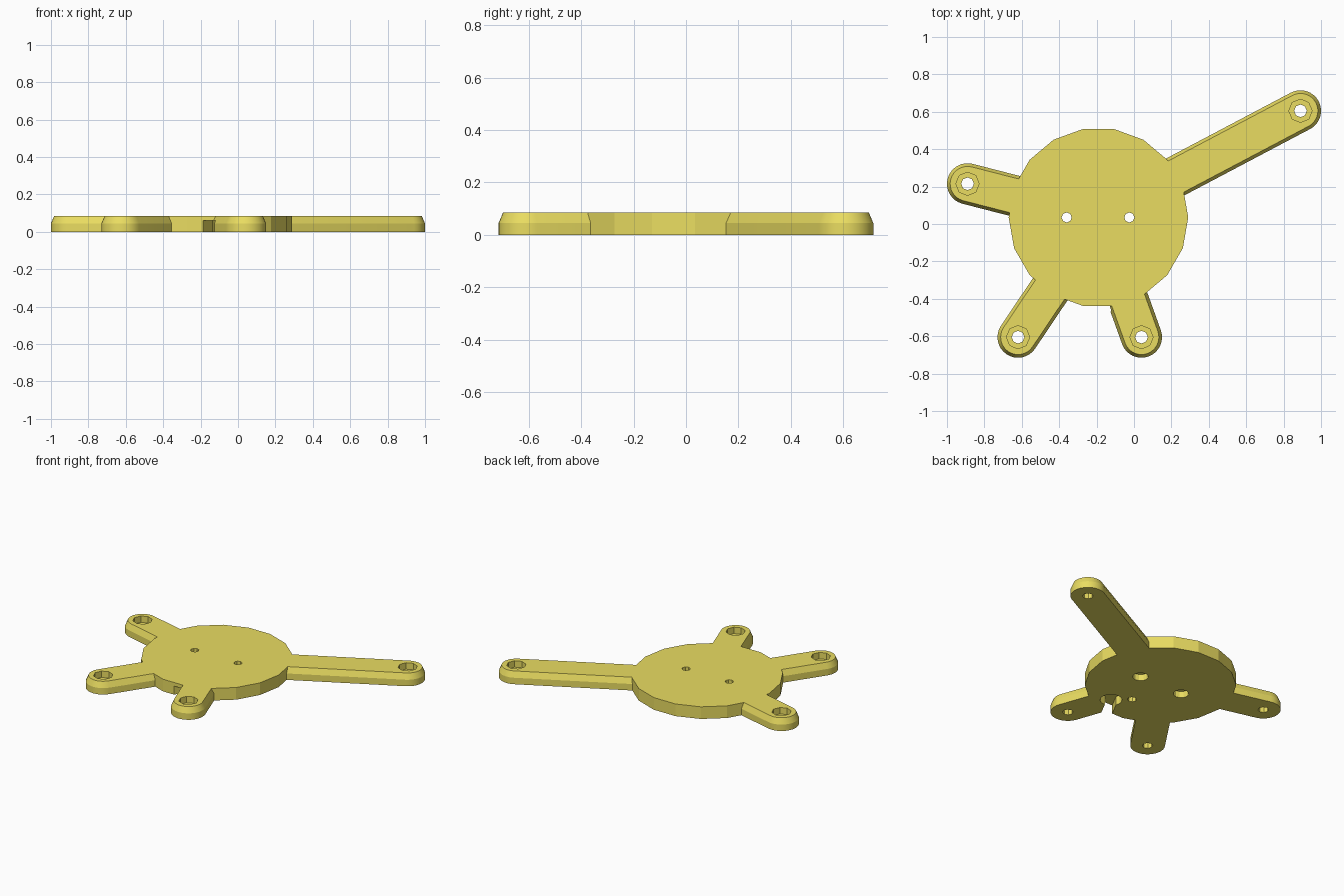
import bpy, bmesh, math

if "Cube" in bpy.data.objects:
    bpy.data.objects.remove(bpy.data.objects["Cube"])

CENTRE = (-0.19, 0.035)
ENDS = [(0.89, 0.605), (-0.89, 0.215), (-0.62, -0.605), (0.04, -0.605)]
H = 0.085

mat = bpy.data.materials.new("yellow_plastic")
mat.diffuse_color = (0.82, 0.72, 0.12, 1)
mat.use_nodes = True
mat.node_tree.nodes["Principled BSDF"].inputs["Base Color"].default_value = mat.diffuse_color


def circle(c, r, n, a0=0.0):
    return [(c[0] + r * math.cos(a0 + 2 * math.pi * i / n),
             c[1] + r * math.sin(a0 + 2 * math.pi * i / n)) for i in range(n)]


def capsule(a, b, r, n=16):
    """Outline of a round-ended bar from a to b."""
    d = math.atan2(b[1] - a[1], b[0] - a[0])
    pts = []
    for c, start in ((b, d - math.pi / 2), (a, d + math.pi / 2)):
        for i in range(n + 1):
            t = start + math.pi * i / n
            pts.append((c[0] + r * math.cos(t), c[1] + r * math.sin(t)))
    return pts


def loft(name, layers):
    """Solid through a stack of (outline, z) layers."""
    bm = bmesh.new()
    rings = [[bm.verts.new((x, y, z)) for x, y in pts] for pts, z in layers]
    n = len(rings[0])
    for lo, hi in zip(rings, rings[1:]):
        for i in range(n):
            j = (i + 1) % n
            bm.faces.new((lo[i], lo[j], hi[j], hi[i]))
    bm.faces.new(rings[0][::-1])
    bm.faces.new(rings[-1])
    me = bpy.data.meshes.new(name)
    bm.to_mesh(me)
    bm.free()
    ob = bpy.data.objects.new(name, me)
    bpy.context.collection.objects.link(ob)
    return ob


def combine(base, other, op):
    m = base.modifiers.new(op.lower(), 'BOOLEAN')
    m.operation, m.object, m.solver = op, other, 'EXACT'
    bpy.context.view_layer.objects.active = base
    bpy.ops.object.modifier_apply(modifier=m.name)
    bpy.data.objects.remove(other)


def drill(c, r, n, z0, z1, a0=0.0):
    pts = circle(c, r, n, a0)
    combine(plate, loft("cutter", [(pts, z0), (pts, z1)]), 'DIFFERENCE')


# round hub plate
hub = circle(CENTRE, 0.48, 18)
plate = loft("mounting_plate", [(hub, 0), (hub, H)])
plate.data.materials.append(mat)

# arms with a tapered upper edge
for e in ENDS:
    arm = loft("arm", [(capsule(CENTRE, e, 0.11), 0),
                       (capsule(CENTRE, e, 0.11), 0.045),
                       (capsule(CENTRE, e, 0.093), H)])
    arm.data.materials.append(mat)
    combine(plate, arm, 'UNION')

# arm screw holes with recessed heads on top
for e in ENDS:
    drill(e, 0.034, 8, -0.1, 0.2)
    drill(e, 0.062, 8, 0.04, 0.2)

# hub holes, recessed underneath
for x in (-0.36, -0.025):
    drill((x, 0.035), 0.027, 8, -0.1, 0.2)
    drill((x, 0.035), 0.05, 12, -0.1, 0.045)

# blind hole, pocket and exit notch underneath
drill((-0.168, -0.22), 0.03, 8, -0.1, 0.06)
drill((-0.07, -0.31), 0.07, 16, -0.1, 0.06)
slot = capsule((-0.17, -0.48), (-0.09, -0.33), 0.035, 6)
combine(plate, loft("cutter", [(slot, -0.1), (slot, 0.06)]), 'DIFFERENCE')

# smooth the rounded arm ends, keep edges crisp
plate.select_set(True)
bpy.context.view_layer.objects.active = plate
bpy.ops.object.shade_smooth_by_angle(angle=math.radians(15))
